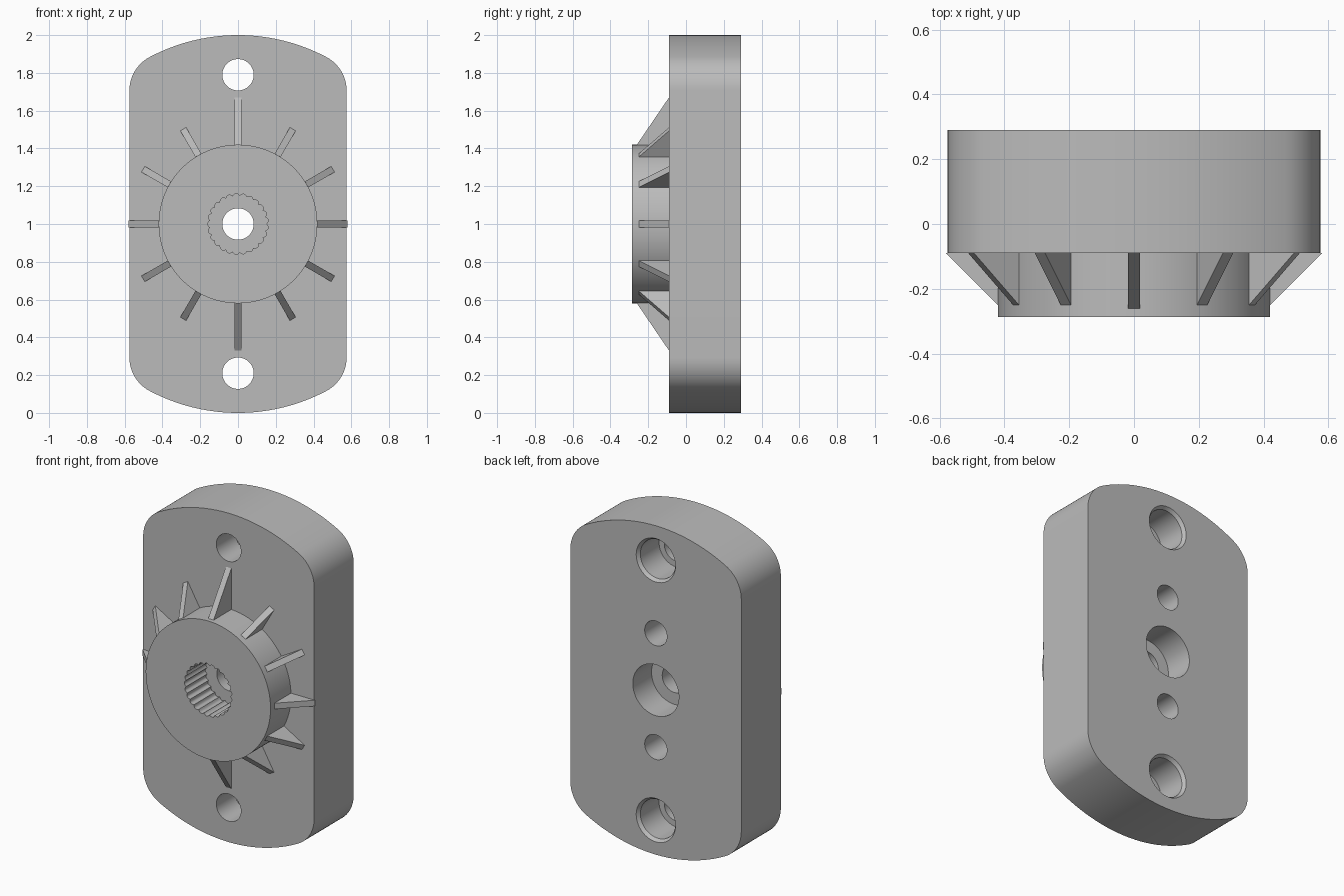
import bpy, bmesh
from math import sin, cos, pi, radians, sqrt, atan2
from mathutils import Matrix

if "Cube" in bpy.data.objects:
    bpy.data.objects.remove(bpy.data.objects["Cube"])

grey = bpy.data.materials.new("light_grey")
grey.use_nodes = True
grey.diffuse_color = (0.5, 0.5, 0.5, 1)
grey.node_tree.nodes["Principled BSDF"].inputs["Base Color"].default_value = (0.5, 0.5, 0.5, 1)


def loft(name, sections):
    """Solid through a series of (y, outline) sections, outlines in x and z."""
    bm = bmesh.new()
    rings = [[bm.verts.new((x, y, z)) for x, z in outline] for y, outline in sections]
    n = len(rings[0])
    for a, b in zip(rings, rings[1:]):
        for i in range(n):
            j = (i + 1) % n
            bm.faces.new((a[i], a[j], b[j], b[i]))
    bm.faces.new(rings[0])
    bm.faces.new(rings[-1])
    bmesh.ops.recalc_face_normals(bm, faces=bm.faces)
    mesh = bpy.data.meshes.new(name)
    bm.to_mesh(mesh)
    bm.free()
    mesh.materials.append(grey)
    obj = bpy.data.objects.new(name, mesh)
    bpy.context.collection.objects.link(obj)
    return obj


def circle(r, cz=1.0, n=64):
    return [(r * cos(2 * pi * i / n), cz + r * sin(2 * pi * i / n)) for i in range(n)]


def turned(name, steps, cz=1.0, n=64):
    return loft(name, [(y, circle(r, cz, n)) for y, r in steps])


def combine(target, tool, operation):
    mod = target.modifiers.new(operation, 'BOOLEAN')
    mod.operation = operation
    mod.solver = 'EXACT'
    mod.object = tool
    bpy.context.view_layer.objects.active = target
    bpy.ops.object.modifier_apply(modifier=mod.name)
    bpy.data.objects.remove(tool)


BACK, FACE, FRONT = 0.29, -0.09, -0.287
HALF, FILLET = 0.575, 0.2


def plate_outline():
    """Unit circle cut by two upright sides, with rounded corners."""
    cx = HALF - FILLET
    cz = sqrt((1 - FILLET) ** 2 - cx ** 2)
    t = atan2(cz, cx)
    corner = [(cx + FILLET * cos(t * i / 12), cz + FILLET * sin(t * i / 12)) for i in range(13)]
    arc = [(cos(t + (pi / 2 - t) * i / 12), sin(t + (pi / 2 - t) * i / 12)) for i in range(1, 13)]
    q = corner + arc
    top = q + [(-x, z) for x, z in reversed(q[:-1])]
    return [(x, 1 + z) for x, z in top] + [(-x, 1 - z) for x, z in top]


# Plate with round hub
outline = plate_outline()
body = loft("body", [(FACE, outline), (BACK, outline)])
combine(body, turned("hub", [(FRONT, 0.42), (0.0, 0.42)], n=96), 'UNION')

# Splined socket in the hub
teeth, per = 25, 6
spline = []
for i in range(teeth * per):
    a = 2 * pi * i / (teeth * per)
    r = 0.149 + 0.012 * abs(sin(teeth * a / 2))
    spline.append((r * cos(a), 1 + r * sin(a)))
combine(body, loft("socket_cutter", [(-0.4, spline), (-0.085, spline)]), 'DIFFERENCE')

# Stepped centre hole
combine(body, turned("centre_cutter", [(-0.2, 0.083), (0.11, 0.083), (0.11, 0.155), (0.4, 0.155)]),
        'DIFFERENCE')

for side in (-1, 1):
    # Mounting hole with chamfered counterbore
    combine(body, turned("mount_cutter", [(-0.2, 0.083), (0.09, 0.083), (0.09, 0.118),
                                          (0.27, 0.118), (0.31, 0.146)], 1 + 0.79 * side),
            'DIFFERENCE')
    # Blind pilot hole
    combine(body, turned("pilot_cutter", [(0.0, 0.075), (0.4, 0.075)], 1 + 0.346 * side, 48),
            'DIFFERENCE')

bpy.ops.object.select_all(action='DESELECT')
body.select_set(True)
bpy.context.view_layer.objects.active = body
bpy.ops.object.shade_smooth_by_angle(angle=radians(30))

# Sloped ribs around the hub, longer at top and bottom
for k in range(12):
    tall = k in (3, 9)
    reach, peak = (0.67, -0.26) if tall else (0.58, -0.25)
    w = 0.018
    base = [(0.4, -w), (reach, -w), (reach, w), (0.4, w)]
    crest = [(0.4, -w), (0.42, -w), (0.42, w), (0.4, w)]
    rib = loft(f"rib_{k + 1}", [(FACE, base), (peak, crest)])
    rib.data.transform(Matrix.Translation((0, 0, 1)) @ Matrix.Rotation(-k * pi / 6, 4, 'Y'))
